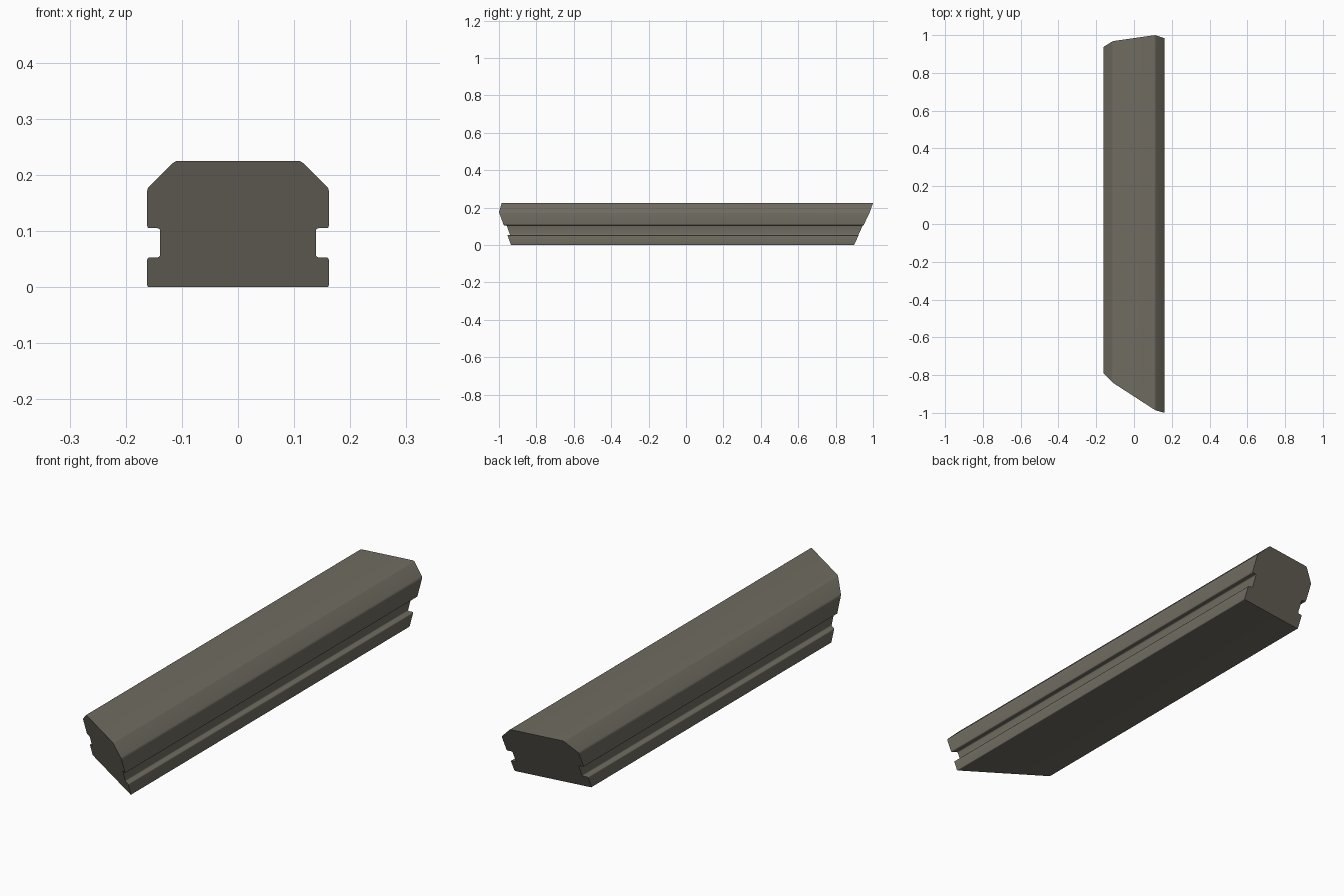
import bpy, bmesh, math
from mathutils import Vector

if "Cube" in bpy.data.objects:
    bpy.data.objects.remove(bpy.data.objects["Cube"])

# half outline of the cross-section (x, z, corner radius), bottom to top
half = [(0.162, 0.0, 0.004), (0.162, 0.053, 0.005), (0.139, 0.053, 0.005),
        (0.139, 0.105, 0.005), (0.162, 0.105, 0.005), (0.162, 0.176, 0.006),
        (0.112, 0.225, 0.006)]
outline = half + [(-x, z, r) for x, z, r in reversed(half)]


def rounded(points, steps=3):
    """Replace each corner by a short curve."""
    out = []
    n = len(points)
    for i, (x, z, r) in enumerate(points):
        p = Vector((x, z))
        a = p + (Vector(points[i - 1][:2]) - p).normalized() * r
        b = p + (Vector(points[(i + 1) % n][:2]) - p).normalized() * r
        for k in range(steps + 1):
            t = k / steps
            out.append(a * (1 - t) ** 2 + p * 2 * t * (1 - t) + b * t * t)
    return out


# slanted cut planes of the two ends
def front_y(x, z):
    return -1.0 - 0.648 * (x - 0.162) - 0.365 * (z - 0.176)


def back_y(x, z):
    return 1.0 + 0.142 * (x - 0.112) + 0.485 * (z - 0.225)


# beam: profile swept between both cut planes
bm = bmesh.new()
profile = rounded(outline)
front = [bm.verts.new((p.x, front_y(p.x, p.y), p.y)) for p in profile]
back = [bm.verts.new((p.x, back_y(p.x, p.y), p.y)) for p in profile]
n = len(profile)
for i in range(n):
    j = (i + 1) % n
    bm.faces.new((front[i], front[j], back[j], back[i]))
bm.faces.new(front)
bm.faces.new(back[::-1])
bmesh.ops.recalc_face_normals(bm, faces=bm.faces)

mesh = bpy.data.meshes.new("grooved_beam")
bm.to_mesh(mesh)
bm.free()
beam = bpy.data.objects.new("grooved_beam", mesh)
bpy.context.collection.objects.link(beam)

# one flat warm grey
mat = bpy.data.materials.new("warm grey")
mat.diffuse_color = (0.162, 0.150, 0.120, 1)
mat.use_nodes = True
mat.node_tree.nodes["Principled BSDF"].inputs["Base Color"].default_value = mat.diffuse_color
mesh.materials.append(mat)

bpy.context.view_layer.objects.active = beam
beam.select_set(True)
bpy.ops.object.shade_smooth_by_angle(angle=math.radians(35))
